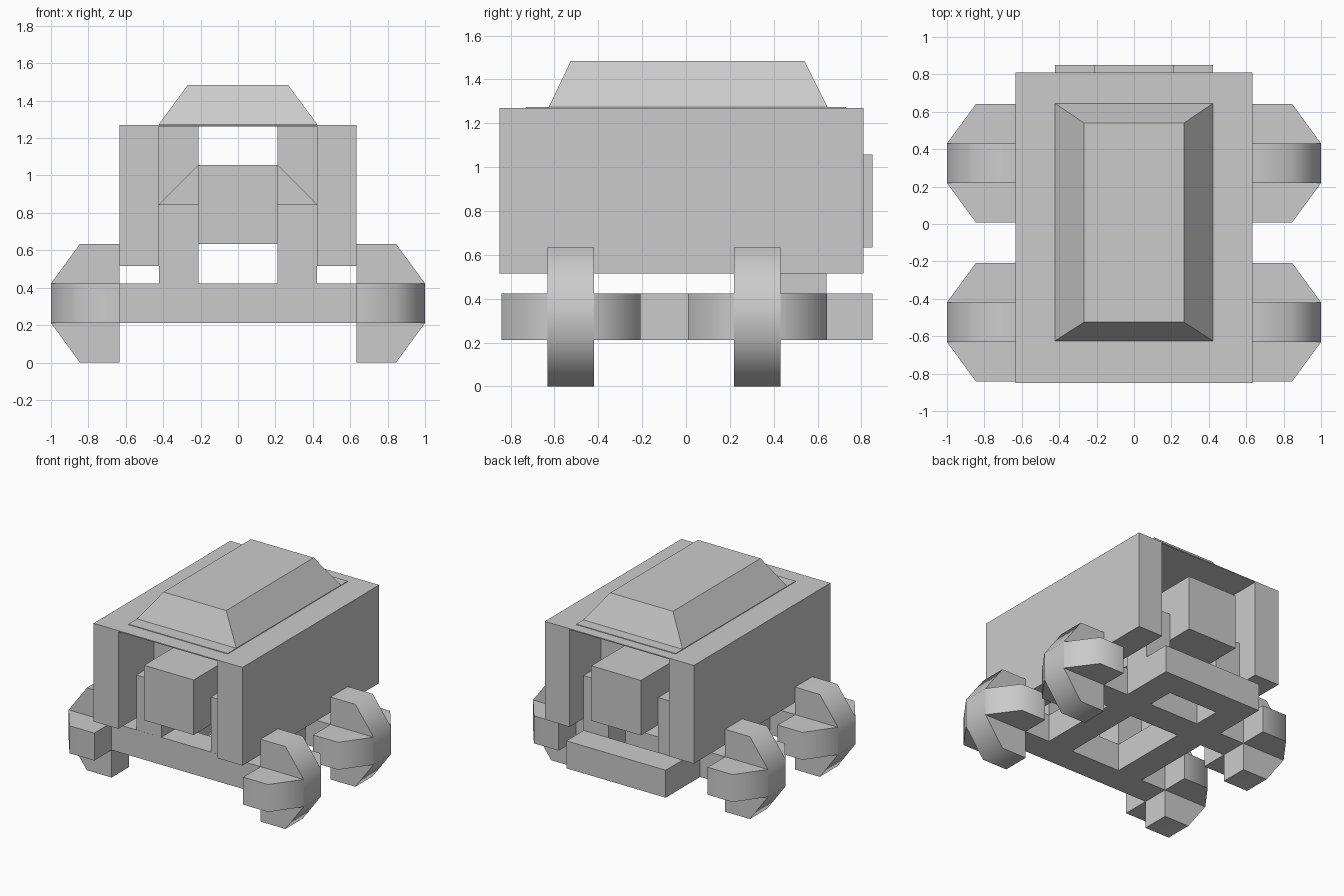
import bpy
import bmesh
import math

default_cube = bpy.data.objects.get("Cube")
if default_cube:
    bpy.data.objects.remove(default_cube, do_unlink=True)

# Single grey material
grey = bpy.data.materials.new("plain_grey")
grey.use_nodes = True
colour = (0.6, 0.6, 0.6, 1)
grey.diffuse_color = colour
grey.node_tree.nodes["Principled BSDF"].inputs["Base Color"].default_value = colour

U = 0.2113           # basic block width
IN, MID, OUT = U, 2 * U, 3 * U
AXLES = {"front": -0.525, "rear": 0.325}


def finish(name, bm, smooth=False):
    bmesh.ops.recalc_face_normals(bm, faces=bm.faces)
    mesh = bpy.data.meshes.new(name)
    bm.to_mesh(mesh)
    bm.free()
    mesh.materials.append(grey)
    obj = bpy.data.objects.new(name, mesh)
    bpy.context.collection.objects.link(obj)
    if smooth:
        bpy.ops.object.select_all(action="DESELECT")
        obj.select_set(True)
        bpy.context.view_layer.objects.active = obj
        bpy.ops.object.shade_smooth_by_angle(angle=math.radians(60))
    return obj


def box(name, x, y, z, top=None):
    """Box from ranges; top gives optional x and y ranges for a tapered top."""
    bm = bmesh.new()
    tx, ty = top or (x, y)
    rings = []
    for (ax, ay, h) in ((x, y, z[0]), (tx, ty, z[1])):
        corners = [(ax[0], ay[0]), (ax[1], ay[0]), (ax[1], ay[1]), (ax[0], ay[1])]
        rings.append([bm.verts.new((cx, cy, h)) for cx, cy in corners])
    low, high = rings
    bm.faces.new(low[::-1])
    bm.faces.new(high)
    for i in range(4):
        j = (i + 1) % 4
        bm.faces.new((low[i], low[j], high[j], high[i]))
    return finish(name, bm)


def span(side, a, b):
    return tuple(sorted((side * a, side * b)))


def wheel(name, side, yc):
    """Cross-shaped wheel: two crossed prisms with chamfered outer ends."""
    bm = bmesh.new()
    profile = [(OUT, -OUT / 2), (4 * U, -OUT / 2), (1, -U / 2),
               (1, U / 2), (4 * U, OUT / 2), (OUT, OUT / 2)]
    for upright in (True, False):
        ends = []
        for w in (-U / 2, U / 2):
            ring = []
            for x, t in profile:
                y, z = (w, t) if upright else (t, w)
                ring.append(bm.verts.new((side * x, yc + y, OUT / 2 + z)))
            ends.append(ring)
        bm.faces.new(ends[0])
        bm.faces.new(ends[1])
        for i in range(len(profile)):
            j = (i + 1) % len(profile)
            bm.faces.new((ends[0][i], ends[0][j], ends[1][j], ends[1][i]))
    return finish(name, bm, smooth=True)


def shoulder(name, side):
    """Sloping wedge between the core and the inner wall."""
    bm = bmesh.new()
    section = [(IN, 4 * U), (MID, 4 * U), (IN, 5 * U)]
    ends = [[bm.verts.new((side * x, y, z)) for x, z in section] for y in (-0.45, 0.45)]
    for ring in ends:
        bm.faces.new(ring)
    for i in range(3):
        j = (i + 1) % 3
        bm.faces.new((ends[0][i], ends[0][j], ends[1][j], ends[1][i]))
    return finish(name, bm)


# Parts repeated on both sides
for side, label in ((1, "left"), (-1, "right")):
    box(f"{label}_body_wall", span(side, MID, OUT), (-0.85, 0.81), (0.515, 1.27))
    box(f"{label}_inner_wall", span(side, IN, MID), (-0.42, 0.43), (4 * U, 1.27))
    box(f"{label}_chassis_rail", span(side, IN, MID), (-0.63, 0.85), (U, MID))
    box(f"{label}_front_post", span(side, IN, MID), (-0.63, -0.42), (MID, 4 * U))
    box(f"{label}_rear_post", span(side, IN, MID), (0.43, 0.64), (MID, 4 * U))
    shoulder(f"{label}_shoulder", side)
    for end, yc in AXLES.items():
        wheel(f"{label}_{end}_wheel", side, yc)

# Axles, rear bumper and central core
for end, yc in AXLES.items():
    box(f"{end}_axle", (-OUT, OUT), (yc - U / 2, yc + U / 2), (U, MID))
box("rear_bumper", (-MID, MID), (0.64, 0.85), (U, MID))
box("central_core", (-IN, IN), (-0.84, 0.85), (OUT, 5 * U))

# Thin roof sheet and raised tapered roof
box("roof_sheet", (-MID, MID), (-0.85, 0.81), (1.262, 1.27))
box("roof_rim", (-MID, MID), (-0.73, 0.73), (1.268, 1.275))
box("raised_roof", (-MID, MID), (-0.625, 0.645), (1.275, 1.485),
    top=((-0.267, 0.267), (-0.525, 0.54)))
